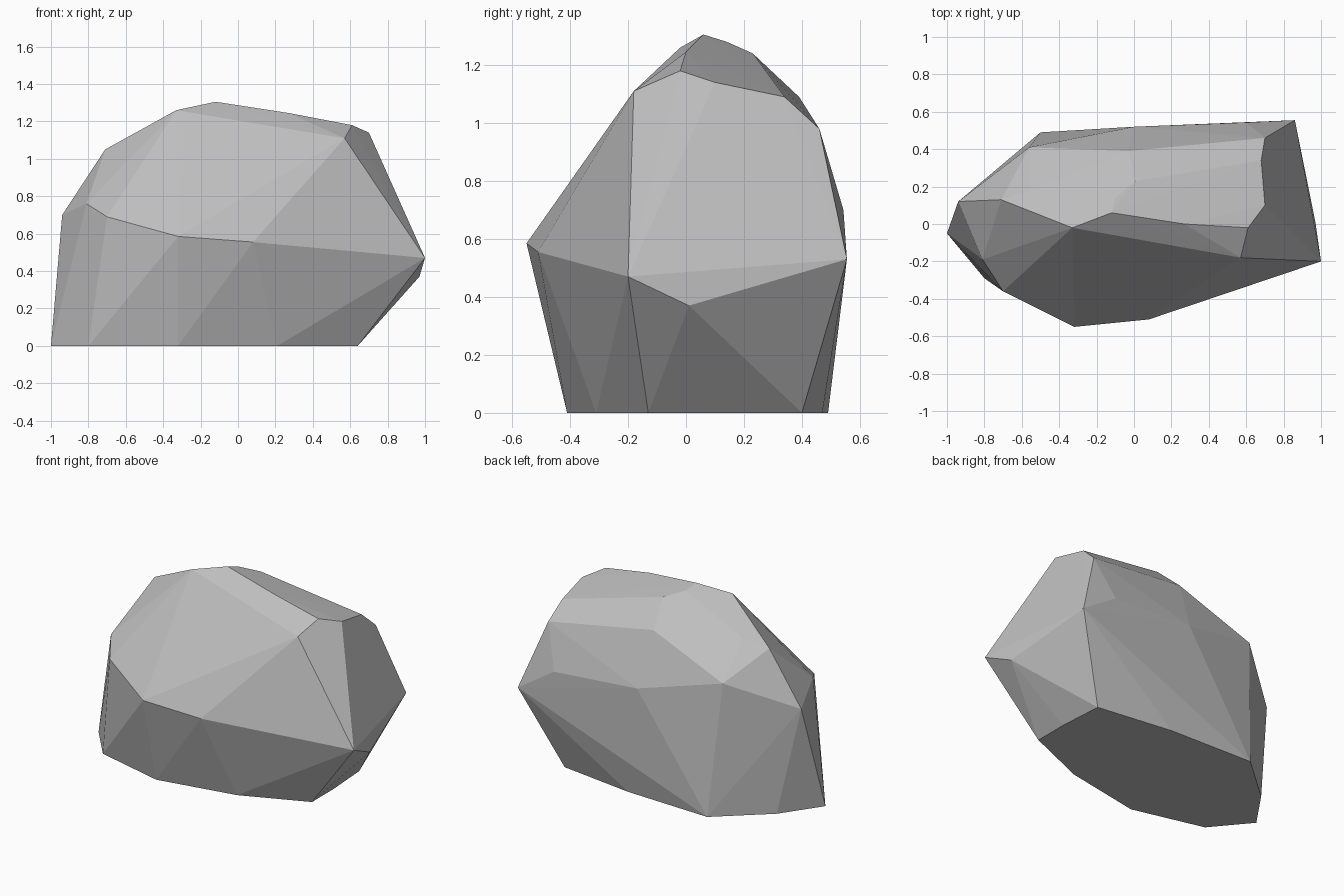
import bpy, bmesh

if "Cube" in bpy.data.objects:
    bpy.data.objects.remove(bpy.data.objects["Cube"])

# Boulder corners, grouped by level (base outline is x, y only)
base = [(-1, -.05), (-.8, -.29), (-.32, -.41), (.21, -.31), (.64, -.13),
        (.64, .1), (.62, .4), (.1, .47), (-.5, .49), (-.82, .21)]
girdle = [(1, -.2, .47), (.97, .01, .37), (.86, .555, .53), (.6, .543, .7),
          (0, .52, .74), (-.56, .41, .88), (-.94, .12, .7), (-.81, -.19, .76),
          (-.7, -.36, .69), (-.32, -.55, .585), (.08, -.51, .555)]
crown = [(.57, -.18, 1.11), (.61, -.02, 1.18), (.7, .1, 1.14), (.68, .34, 1.09),
         (.7, .46, .98), (-.03, .39, 1.09), (-.55, .18, 1.09), (-.71, .13, 1.05),
         (-.33, -.02, 1.26), (-.12, .06, 1.305), (.27, 0, 1.245),
         (.01, .23, 1.24), (-.1, .14, 1.28)]

# Wrap the corners in a faceted hull
bm = bmesh.new()
for p in [(x, y, 0) for x, y in base] + girdle + crown:
    bm.verts.new(p)
hull = bmesh.ops.convex_hull(bm, input=bm.verts)
loose = [v for v in bm.verts if not v.link_faces]
bmesh.ops.delete(bm, geom=loose, context='VERTS')

# Merge the flat underside into one face
under = [f for f in bm.faces if all(v.co.z < 1e-4 for v in f.verts)]
bmesh.ops.dissolve_faces(bm, faces=under)
bmesh.ops.recalc_face_normals(bm, faces=bm.faces)

mesh = bpy.data.meshes.new("boulder")
bm.to_mesh(mesh)
bm.free()
stone = bpy.data.materials.new("grey_stone")
stone.diffuse_color = (.52, .52, .52, 1)
stone.use_nodes = True
stone.node_tree.nodes["Principled BSDF"].inputs["Base Color"].default_value = stone.diffuse_color
mesh.materials.append(stone)
boulder = bpy.data.objects.new("boulder", mesh)
bpy.context.collection.objects.link(boulder)
